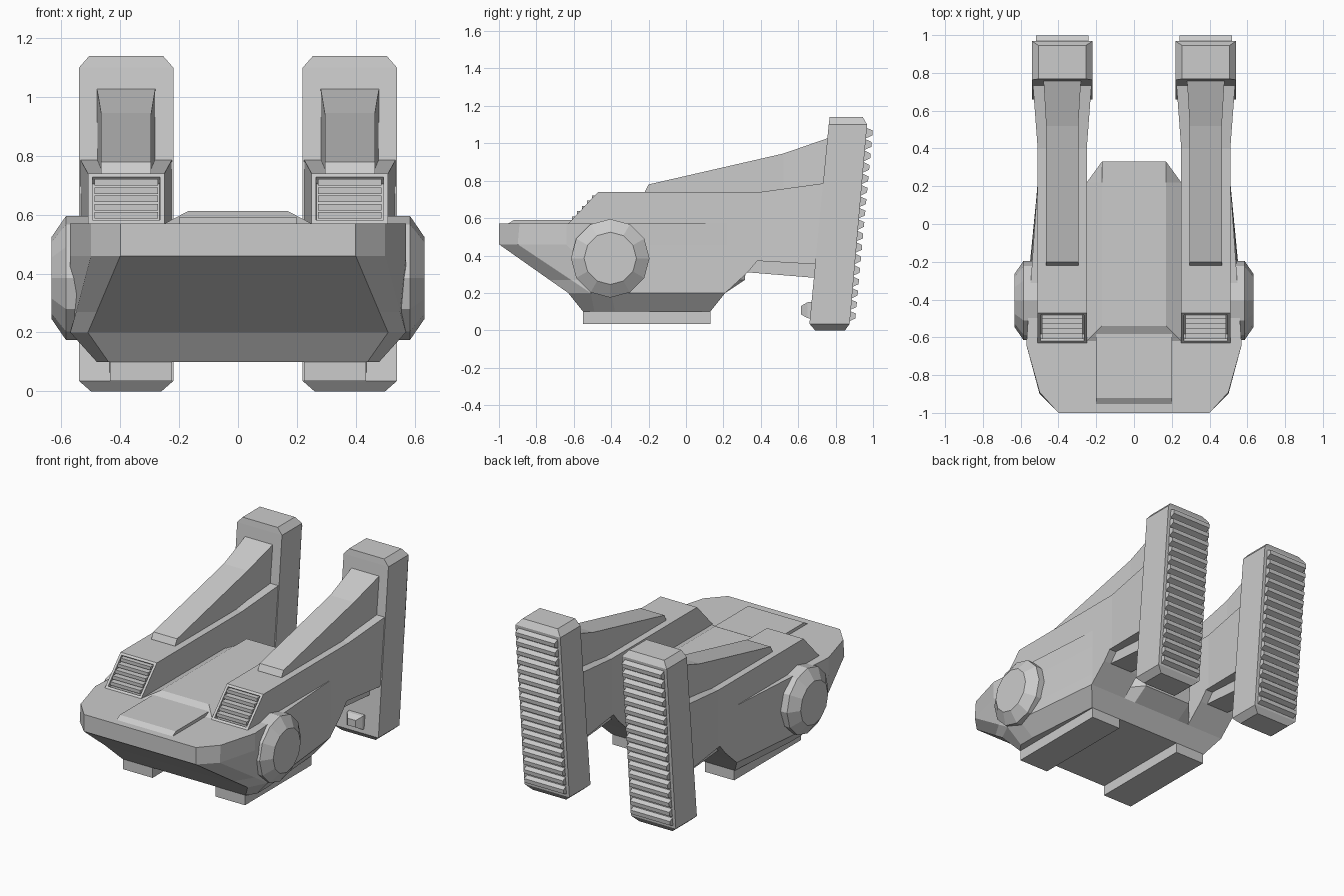
import bpy, bmesh
from math import sin, cos, pi

if "Cube" in bpy.data.objects:
    bpy.data.objects.remove(bpy.data.objects["Cube"])


def finish(name, bm, mirror):
    bmesh.ops.recalc_face_normals(bm, faces=bm.faces)
    me = bpy.data.meshes.new(name)
    bm.to_mesh(me)
    bm.free()
    ob = bpy.data.objects.new(name, me)
    bpy.context.collection.objects.link(ob)
    if mirror:
        ob.modifiers.new("Mirror", 'MIRROR').use_mirror_merge = False
    return ob


def loft_bm(rings):
    """Skin a list of equal-length point rings and cap both ends."""
    bm = bmesh.new()
    vs = [[bm.verts.new(p) for p in r] for r in rings]
    n = len(vs[0])
    for a, b in zip(vs, vs[1:]):
        for i in range(n):
            j = (i + 1) % n
            bm.faces.new((a[i], a[j], b[j], b[i]))
    bm.faces.new(vs[0][::-1])
    bm.faces.new(vs[-1])
    return bm


def loft(name, rings, mirror=True):
    return finish(name, loft_bm(rings), mirror)


def prism(name, profile, left, right, mirror=True):
    """Extrude a (y, z) profile in x; left/right are functions of y."""
    return loft(name, [[(f(y), y, z) for y, z in profile] for f in (left, right)], mirror)


def const(v):
    return lambda y: v


def sym(half, z):
    """Closed symmetric outline from its right half."""
    return [(x, y, z) for x, y in half] + [(-x, y, z) for x, y in reversed(half)]


def rect(x0, x1, y0, y1, z):
    return [(x0, y0, z), (x1, y0, z), (x1, y1, z), (x0, y1, z)]


# Hull: outlines from belly to deck
loft("hull", [
    sym([(.44, -.55), (.48, -.49), (.48, -.38), (.44, .13), (.25, .13), (.17, .13)], .10),
    sym([(.51, -.63), (.57, -.51), (.57, -.40), (.51, .21), (.25, .21), (.17, .21)], .20),
    sym([(.48, -.73), (.55, -.615), (.57, -.465), (.51, .22), (.25, .22), (.17, .315)], .27),
    sym([(.40, -1), (.50, -.90), (.57, -.64), (.51, .22), (.25, .22), (.17, .33)], .46),
    sym([(.40, -1), (.50, -.89), (.57, -.64), (.51, .22), (.25, .22), (.17, .33)], .57),
], False)

# Raised centre deck and front hatch
loft("centre_deck", [
    sym([(.25, -.62), (.25, .22), (.17, .33)], .57),
    sym([(.17, -.54), (.17, .22), (.17, .33)], .612)], False)
prism("front_hatch", [(-.96, .565), (-.92, .59), (-.56, .59), (-.56, .565)],
      const(-.2), const(.2), False)

# Arm front halves, with the intake recess cut into the sloped face
front = [(-.63, .57), (-.47, .74), (.40, .74), (.40, .37), (.38, .37),
         (.33, .31), (.21, .20), (-.40, .25), (-.60, .50)]
bm = loft_bm([[(x, y, z) for y, z in front] for x in (.25, .51)])
bmesh.ops.recalc_face_normals(bm, faces=bm.faces)
bm.normal_update()
slope = [f for f in bm.faces if f.normal.y < -.5 and f.normal.z > .5]
bmesh.ops.inset_individual(bm, faces=slope, thickness=.022)
bmesh.ops.inset_individual(bm, faces=slope, thickness=.0005, depth=-.035)
finish("arm_front", bm, True)

# Intake slats
for i in range(5):
    t = .17 + i * .165
    y, z = -.63 + .16 * t, .57 + .17 * t
    prism(f"intake_slat_{i + 1}",
          [(y - .006, z - .012), (y - .006, z + .010), (y + .05, z + .010), (y + .05, z - .012)],
          const(.272), const(.488))

# Arm rear halves flare out towards the track pads
prism("arm_rear", [(.40, .37), (.40, .74), (.75, .788), (.75, .35)],
      lambda y: .25 - (y - .4) * .075, lambda y: .51 + (y - .4) * .075)
prism("arm_keel", [(.25, .24), (.33, .31), (.70, .28), (.72, .40), (.25, .40)],
      const(.30), const(.46))

# Fins along the top of the arms
fins = [(-.22, .295, .465, .742), (-.20, .295, .465, .78),
        (.52, .295, .465, .945), (.775, .28, .48, 1.033)]
loft("arm_fin", [[(a, y, .73), (b, y, .73), (b, y, z), (a, y, z)] for y, a, b, z in fins])

# Upright track pads
loft("track_pad", [rect(.26, .50, .69, .85, 0), rect(.22, .54, .66, .875, .035),
                   rect(.22, .54, .763, .968, 1.10), rect(.255, .505, .768, .945, 1.14)])

# Toothed tread on the back of each pad
N, Z0, Z1 = 17, .045, 1.085
pitch = (Z1 - Z0) / N
teeth = [(.80, Z0)]
for i in range(N):
    for d, f in ((0, .05), (.032, .30), (.032, .72), (0, .95)):
        z = Z0 + (i + f) * pitch
        teeth.append((.872 + (z - Z0) * .0925 + d, z))
teeth.append((.80, Z1))
prism("tread", teeth, const(.24), const(.52))

# Small lugs at the foot of each pad
lug = lambda y, a, b, z0, z1: [(a, y, z0), (b, y, z0), (b, y, z1), (a, y, z1)]
loft("pad_lug", [lug(.70, .32, .44, .06, .155), lug(.65, .325, .435, .065, .15),
                 lug(.615, .35, .41, .085, .13)])

# Belly skids
loft("skid", [rect(.225, .435, -.55, .13, .035), rect(.225, .435, -.55, .13, .15)])

# Twelve-sided side hubs
loft("side_hub", [[(x, -.405 + r * sin(k * pi / 6), .385 + r * cos(k * pi / 6))
                   for k in range(12)]
                  for x, r in ((.51, .21), (.585, .21), (.633, .14))])
